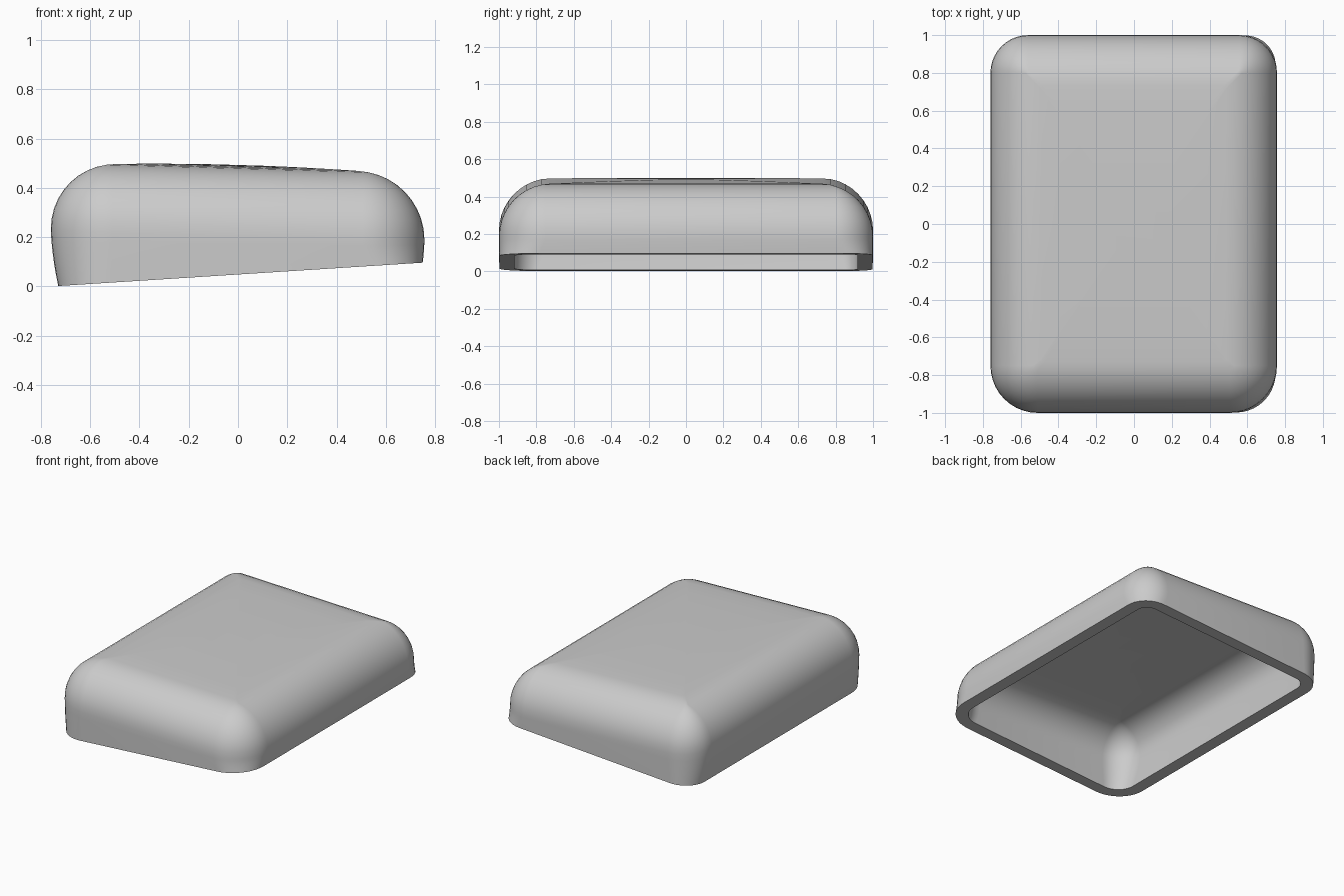
import bpy, bmesh, math

cube = bpy.data.objects.get("Cube")
if cube:
    bpy.data.objects.remove(cube, do_unlink=True)

WALL = 0.08      # shell thickness
ROUND = 0.27     # radius of the top edge
STEPS = 10       # segments in each corner and in the top edge

grey = bpy.data.materials.new("plain grey")
grey.use_nodes = True
colour = (0.6, 0.6, 0.6, 1)
grey.diffuse_color = colour
grey.node_tree.nodes["Principled BSDF"].inputs["Base Color"].default_value = colour


def top_z(x, y):
    """Sloping, gently crowned top."""
    return 0.493 - 0.029 * x - 0.02 * y * y


def rim_z(x, y):
    """Sloping cut along the open underside."""
    return 0.048 + 0.064 * x


def outline(left, right, half_y, r_front, r_back):
    """Rounded rectangle, counter-clockwise from the back left corner."""
    points = []
    corners = ((right, 1, r_back), (left, 1, r_back), (left, -1, r_front), (right, -1, r_front))
    for i, (edge, sy, r) in enumerate(corners):
        sx = 1 if edge == right else -1
        for k in range(STEPS + 1):
            a = math.pi / 2 * (i + k / STEPS)
            points.append((edge - sx * r + r * math.cos(a),
                           sy * (half_y - r) + r * math.sin(a)))
    return points


def body_outline(inset):
    return outline(-0.76 + inset, 0.757 - inset, 1 - inset,
                   max(0.25 - inset, 0.015), max(0.2 - inset, 0.015))


def skin(bm, offset):
    """Loops of one skin, from the rim up to the middle of the top."""
    loops = []
    low = outline(-0.73 + offset, 0.75 - offset, 0.998 - offset, 0.21 - offset, 0.16 - offset)
    high = body_outline(offset)
    # side walls, tapering slightly to the rim
    for k in range(5):
        t = k / 5
        ease = 1 - (1 - t) ** 1.6
        loop = []
        for (x0, y0), (x1, y1) in zip(low, high):
            x, y = x0 + (x1 - x0) * ease, y0 + (y1 - y0) * ease
            z = rim_z(x, y) * (1 - t) + (top_z(x, y) - ROUND) * t
            loop.append(bm.verts.new((x, y, z)))
        loops.append(loop)
    # rounded top edge
    radius = ROUND - offset
    for k in range(STEPS + 1):
        a = math.pi / 2 * k / STEPS
        ring = body_outline(offset + radius * (1 - math.cos(a)))
        drop = offset + radius * (1 - math.sin(a))
        loops.append([bm.verts.new((x, y, top_z(x, y) - drop)) for x, y in ring])
    # crowned top
    for s in (0.8, 0.6, 0.4, 0.2):
        loops.append([bm.verts.new((x * s, y * s, top_z(x * s, y * s) - offset)) for x, y in ring])
    return loops


def bridge(bm, a, b):
    n = len(a)
    for i in range(n):
        j = (i + 1) % n
        bm.faces.new((a[i], a[j], b[j], b[i]))


# hollow cover: outer skin, inner skin and the flat rim between them
bm = bmesh.new()
skins = [skin(bm, 0), skin(bm, WALL)]
for loops in skins:
    for a, b in zip(loops, loops[1:]):
        bridge(bm, a, b)
    bm.faces.new(loops[-1])
bridge(bm, skins[0][0], skins[1][0])
bmesh.ops.recalc_face_normals(bm, faces=bm.faces)
mesh = bpy.data.meshes.new("hollow_cover")
bm.to_mesh(mesh)
bm.free()
mesh.materials.append(grey)
cover = bpy.data.objects.new("hollow_cover", mesh)
bpy.context.collection.objects.link(cover)
bpy.ops.object.select_all(action='DESELECT')
cover.select_set(True)
bpy.context.view_layer.objects.active = cover
bpy.ops.object.shade_smooth_by_angle(angle=math.radians(40))
